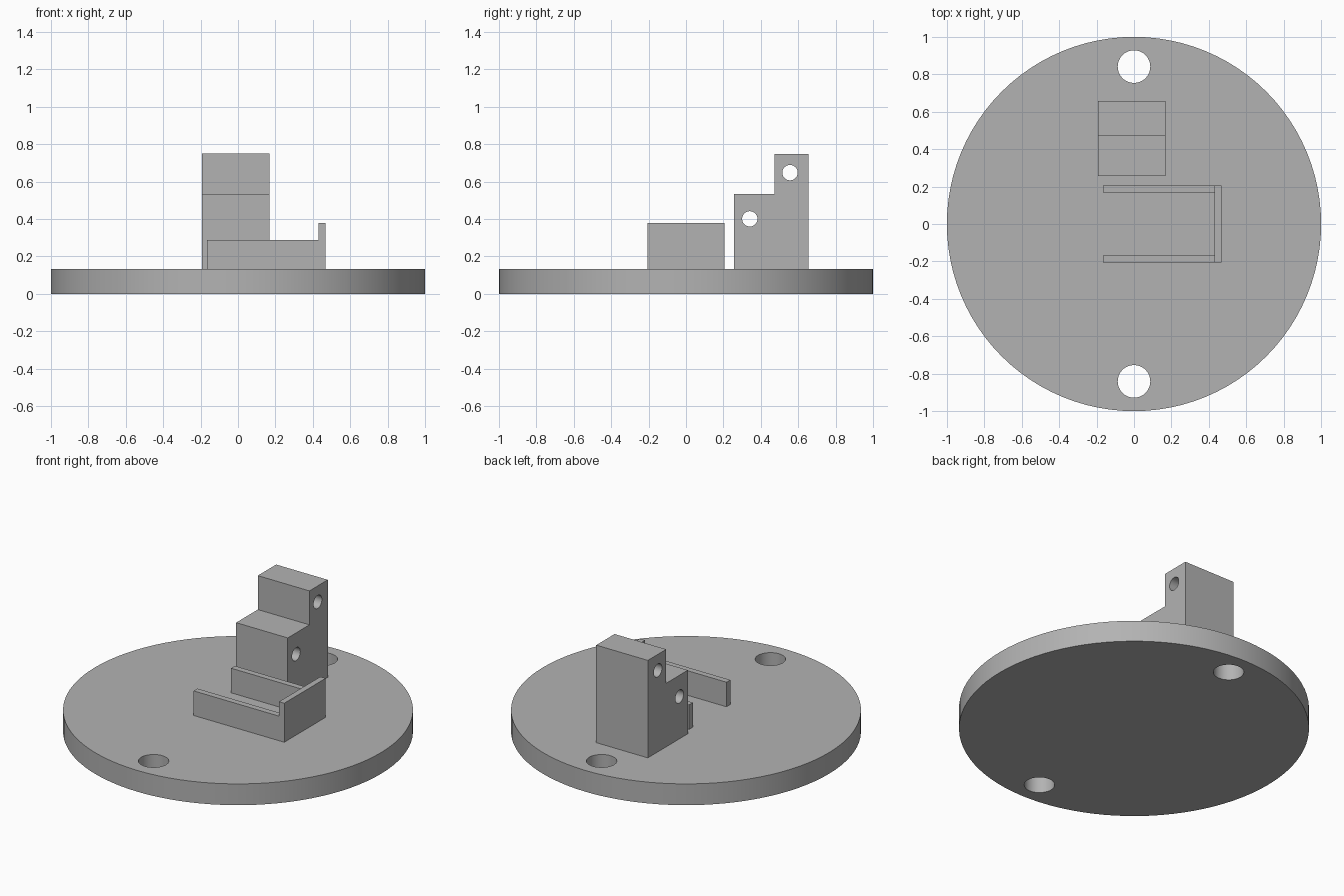
import bpy, bmesh, math
from mathutils import Matrix, Vector

cube = bpy.data.objects.get("Cube")
if cube:
    bpy.data.objects.remove(cube, do_unlink=True)

GREY = (0.45, 0.45, 0.45, 1)
mat = bpy.data.materials.new("plain grey")
mat.use_nodes = True
mat.diffuse_color = GREY
bsdf = next(n for n in mat.node_tree.nodes if n.type == 'BSDF_PRINCIPLED')
bsdf.inputs["Base Color"].default_value = GREY

BASE_TOP = 0.134


def make_object(name, bm):
    bmesh.ops.recalc_face_normals(bm, faces=bm.faces)
    mesh = bpy.data.meshes.new(name)
    bm.to_mesh(mesh)
    bm.free()
    obj = bpy.data.objects.new(name, mesh)
    obj.data.materials.append(mat)
    bpy.context.collection.objects.link(obj)
    return obj


def cylinder(name, centre, radius, depth, axis='Z', sides=64):
    bm = bmesh.new()
    turn = Matrix.Rotation(math.pi / 2, 4, 'Y') if axis == 'X' else Matrix()
    bmesh.ops.create_cone(bm, cap_ends=True, segments=sides, radius1=radius,
                          radius2=radius, depth=depth,
                          matrix=Matrix.Translation(centre) @ turn)
    return make_object(name, bm)


def prism(name, outline, direction):
    """Extrude a flat outline of 3D points along a direction."""
    bm = bmesh.new()
    face = bm.faces.new([bm.verts.new(p) for p in outline])
    grown = bmesh.ops.extrude_face_region(bm, geom=[face], use_keep_orig=True)
    moved = [g for g in grown["geom"] if isinstance(g, bmesh.types.BMVert)]
    bmesh.ops.translate(bm, verts=moved, vec=Vector(direction))
    return make_object(name, bm)


def drill(obj, cutters):
    for cutter in cutters:
        cutter.hide_render = True
        mod = obj.modifiers.new("hole", 'BOOLEAN')
        mod.operation = 'DIFFERENCE'
        mod.solver = 'EXACT'
        mod.object = cutter
        bpy.context.view_layer.objects.active = obj
        bpy.ops.object.modifier_apply(modifier=mod.name)
        bpy.data.objects.remove(cutter, do_unlink=True)


def smooth(obj):
    bpy.ops.object.select_all(action='DESELECT')
    obj.select_set(True)
    bpy.context.view_layer.objects.active = obj
    bpy.ops.object.shade_smooth_by_angle(angle=math.radians(30))


# Round base plate with two mounting holes
base = cylinder("base_plate", (0, 0, BASE_TOP / 2), 1, BASE_TOP, sides=96)
drill(base, [cylinder("mounting_hole", (0, s * 0.841, BASE_TOP / 2), 0.087, 1)
             for s in (-1, 1)])
smooth(base)

# Stepped block, drilled sideways through each step
left, right = -0.193, 0.167
front, step, back = 0.257, 0.473, 0.656
low, high = 0.535, 0.749
profile = [(front, BASE_TOP), (back, BASE_TOP), (back, high),
           (step, high), (step, low), (front, low)]
block = prism("stepped_block", [(left, y, z) for y, z in profile],
              (right - left, 0, 0))
drill(block, [cylinder("cross_hole", (0, y, z), 0.041, 1, 'X', 48)
              for y, z in ((0.341, 0.401), (0.556, 0.648))])
smooth(block)

# U-shaped holder: two low side walls and a taller end wall
half, wall = 0.206, 0.038
start, inner, end = -0.165, 0.43, 0.467
plan = [(start, -half), (end, -half), (end, half), (start, half),
        (start, half - wall), (inner, half - wall),
        (inner, wall - half), (start, wall - half)]
holder = prism("holder_walls", [(x, y, BASE_TOP) for x, y in plan], (0, 0, 0.155))
end_plan = [(inner, -half), (end, -half), (end, half), (inner, half)]
prism("holder_end_wall", [(x, y, BASE_TOP + 0.155) for x, y in end_plan],
      (0, 0, 0.091))
